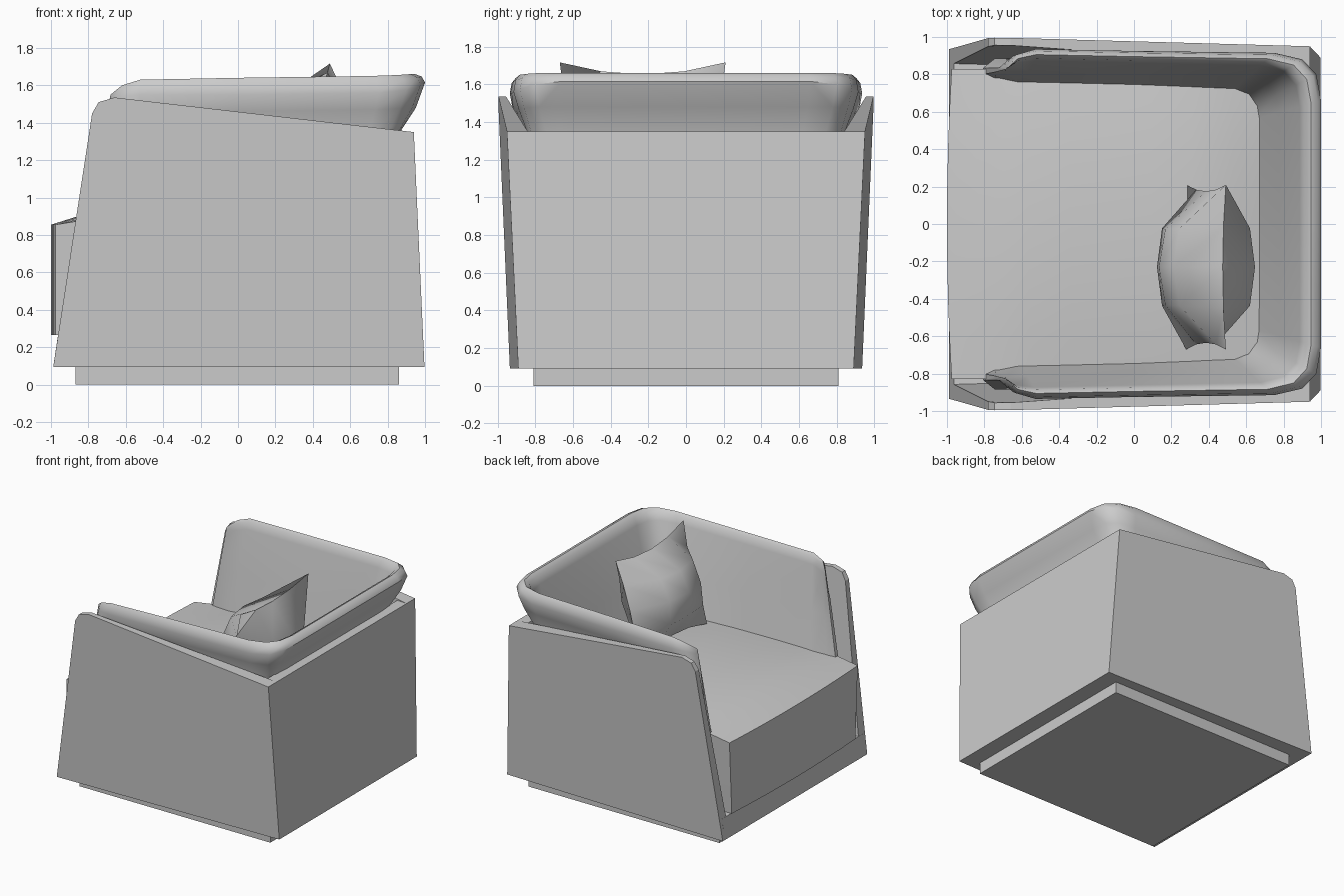
import bpy
import bmesh
import math
from mathutils import Vector, Matrix

cube = bpy.data.objects.get("Cube")
if cube:
    bpy.data.objects.remove(cube, do_unlink=True)

GREY = (0.6, 0.6, 0.6, 1.0)
fabric = bpy.data.materials.new("grey fabric")
fabric.use_nodes = True
fabric.diffuse_color = GREY
fabric.node_tree.nodes["Principled BSDF"].inputs["Base Color"].default_value = GREY

BASE = 0.093


def finish(name, bm, mirror=False, angle=35):
    """Turn a bmesh into a shaded object, optionally mirrored across y."""
    bmesh.ops.recalc_face_normals(bm, faces=bm.faces)
    mesh = bpy.data.meshes.new(name)
    bm.to_mesh(mesh)
    bm.free()
    mesh.materials.append(fabric)
    obj = bpy.data.objects.new(name, mesh)
    bpy.context.collection.objects.link(obj)
    bpy.ops.object.select_all(action='DESELECT')
    obj.select_set(True)
    bpy.context.view_layer.objects.active = obj
    bpy.ops.object.shade_smooth_by_angle(angle=math.radians(angle))
    if mirror:
        mod = obj.modifiers.new("mirror", 'MIRROR')
        mod.use_axis = (False, True, False)
    return obj


def loft(rings, cap_start=True):
    """Join closed rings of points into a skin with capped ends."""
    bm = bmesh.new()
    loops = [[bm.verts.new(p) for p in ring] for ring in rings]
    n = len(loops[0])
    for a, b in zip(loops, loops[1:]):
        for i in range(n):
            j = (i + 1) % n
            bm.faces.new((a[i], a[j], b[j], b[i]))
    if cap_start:
        bm.faces.new(loops[0])
    bm.faces.new(loops[-1])
    return bm


def shell_y(x, z):
    """Half width of the leaning outer shell."""
    return 0.908 - 0.0226 * x + 0.047 * z


def slab(z, x0, x1, inset):
    """Four corners of a level slice between the side panels."""
    y0, y1 = shell_y(x0, z) - inset, shell_y(x1, z) - inset
    return [(x0, -y0, z), (x1, -y1, z), (x1, y1, z), (x0, y0, z)]


# Plinth
bm = bmesh.new()
bmesh.ops.create_cube(bm, size=1, matrix=Matrix.Translation((-0.005, 0, BASE / 2))
                      @ Matrix.Diagonal((1.73, 1.62, BASE, 1)))
finish("plinth", bm)

# Side panels: profile x, z and thickness, thinner towards the front top
profile = [(-0.988, BASE, 0.09), (-0.78, 1.45, 0.045), (-0.745, 1.51, 0.04),
           (-0.66, 1.535, 0.04), (0.94, 1.35, 0.11), (0.997, BASE, 0.1)]
outer = [(x, shell_y(x, z), z) for x, z, t in profile]
inner = [(x, shell_y(x, z) - t, z) for x, z, t in profile]
finish("side_panels", loft([outer, inner]), mirror=True, angle=20)

# Back panel and floor with its front rail
finish("back_panel", loft([slab(BASE, 0.9, 0.997, 0.02),
                           slab(1.35, 0.85, 0.94, 0.02)]))
finish("floor_and_front_rail", loft([slab(BASE, -0.988, 0.95, 0.03),
                                     slab(0.26, -0.963, 0.95, 0.03)]))

# Seat cushion: a box with a crowned top and bowed front
bm = bmesh.new()
bmesh.ops.create_cube(bm, size=2)
bmesh.ops.subdivide_edges(bm, edges=bm.edges, cuts=7, use_grid_fill=True)
for v in bm.verts:
    u, s, w = v.co
    bow = 0.025 * s * s * max(0, -u)
    crown = 0.1 * (1 - u ** 4) * (1 - 0.5 * s * s) * max(0, w)
    v.co = (-0.125 + 0.875 * u + bow, (0.815 + 0.015 * w) * s,
            0.56 + 0.295 * w + crown)
finish("seat_cushion", bm)

# Wraparound back and arms: stations run from the back centre to the arm tip
# (inner foot, outer rim, outer foot, top height, forward lean, rim roundness)
stations = [
    ((0.645, 0), (1.0, 0), (0.86, 0), 1.66, 0, 0.045),
    ((0.645, 0.56), (1.0, 0.66), (0.86, 0.62), 1.66, 0, 0.045),
    ((0.635, 0.62), (0.975, 0.80), (0.85, 0.74), 1.66, 0, 0.06),
    ((0.59, 0.68), (0.90, 0.88), (0.80, 0.82), 1.655, 0, 0.08),
    ((0.52, 0.705), (0.75, 0.915), (0.70, 0.84), 1.65, 0, 0.09),
    ((0, 0.725), (0, 0.925), (0, 0.85), 1.64, 0, 0.09),
    ((-0.54, 0.74), (-0.52, 0.935), (-0.54, 0.88), 1.63, 0.08, 0.08),
    ((-0.62, 0.77), (-0.62, 0.905), (-0.62, 0.885), 1.60, 0.155, 0.06),
    ((-0.69, 0.80), (-0.68, 0.835), (-0.69, 0.835), 1.55, 0.155, 0.04),
]
rings = []
for foot, rim, heel, top, lean, drop in stations:
    foot, rim, heel = Vector(foot), Vector(rim), Vector(heel)
    section = [(foot, 0.8), (foot.lerp(rim, 0.37), 1.2),
               (foot.lerp(rim, 0.68), top - 0.08),
               (foot.lerp(rim, 0.75), top - 0.02),
               (foot.lerp(rim, 0.85), top),
               (foot.lerp(rim, 0.95), top - 0.3 * drop),
               (rim, top - drop),
               (heel.lerp(rim, 0.65), top - 0.18),
               (heel, 1.34), (heel, 0.8)]
    rings.append([(p.x - lean * (top - z), p.y, z) for p, z in section])
finish("back_and_arm_cushion", loft(rings, cap_start=False), mirror=True, angle=45)

# Throw pillow: two bulging sheets joined along pinched edges
bm = bmesh.new()
place = Matrix.Translation((0.385, -0.23, 1.32)) @ Matrix.Rotation(math.radians(15), 4, 'Y')
for side in (-1, 1):
    sheet = bmesh.ops.create_grid(bm, x_segments=4, y_segments=4, size=1)
    for v in sheet["verts"]:
        a, b = v.co.x, v.co.y
        puff = max(0, (1 - a * a) * (1 - b * b)) ** 0.5
        v.co = place @ Vector((side * 0.26 * puff,
                               0.44 * a * (1 - 0.08 * (1 - b * b)),
                               0.41 * b * (1 - 0.16 * (1 - a * a))))
bmesh.ops.remove_doubles(bm, verts=bm.verts, dist=0.0005)
finish("throw_pillow", bm, angle=75)
